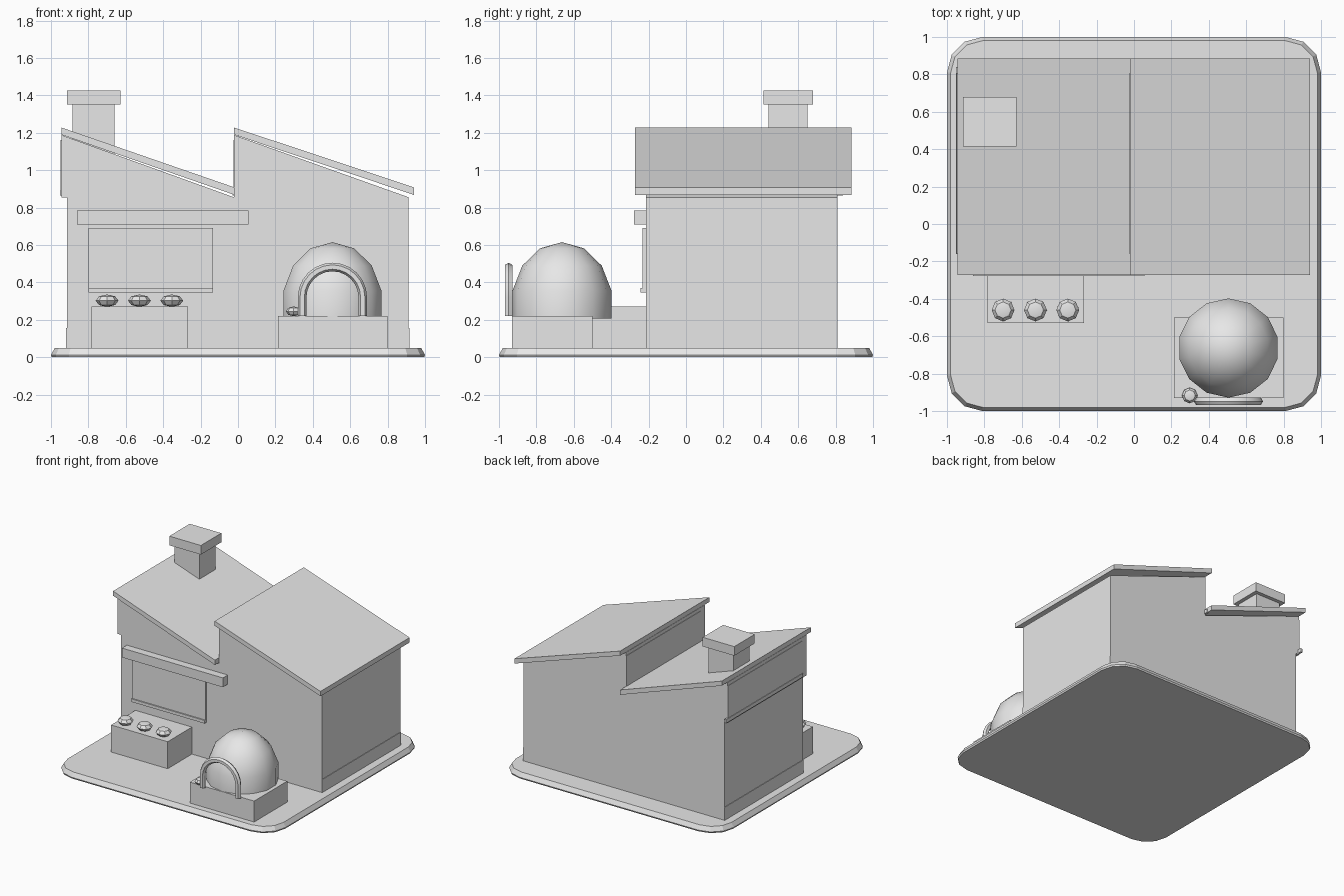
import bpy, bmesh, math
from mathutils import Matrix

cube = bpy.data.objects.get("Cube")
if cube:
    bpy.data.objects.remove(cube, do_unlink=True)

clay = bpy.data.materials.new("plain_grey")
clay.use_nodes = True
GREY = (0.8, 0.8, 0.8, 1)
clay.diffuse_color = GREY
clay.node_tree.nodes["Principled BSDF"].inputs["Base Color"].default_value = GREY


def finish(name, bm, smooth=None):
    bmesh.ops.recalc_face_normals(bm, faces=bm.faces)
    mesh = bpy.data.meshes.new(name)
    bm.to_mesh(mesh)
    bm.free()
    mesh.materials.append(clay)
    ob = bpy.data.objects.new(name, mesh)
    bpy.context.collection.objects.link(ob)
    if smooth:
        bpy.ops.object.select_all(action='DESELECT')
        ob.select_set(True)
        bpy.context.view_layer.objects.active = ob
        bpy.ops.object.shade_smooth_by_angle(angle=math.radians(smooth))
    return ob


def loft(name, loops, smooth=None):
    """Skin a list of equal closed loops and cap both ends."""
    bm = bmesh.new()
    rows = [[bm.verts.new(p) for p in loop] for loop in loops]
    n = len(rows[0])
    for a, b in zip(rows, rows[1:]):
        for i in range(n):
            j = (i + 1) % n
            bm.faces.new((a[i], a[j], b[j], b[i]))
    bm.faces.new(rows[0])
    bm.faces.new(rows[-1])
    return finish(name, bm, smooth)


def prism(name, profile, y0, y1):
    """Extrude an x-z profile along y."""
    return loft(name, [[(x, y, z) for x, z in profile] for y in (y0, y1)])


def box(name, x0, x1, y0, y1, z0, z1):
    return prism(name, [(x0, z0), (x1, z0), (x1, z1), (x0, z1)], y0, y1)


def ball(name, centre, size, segments, rings, smooth, cut=None):
    bm = bmesh.new()
    bmesh.ops.create_uvsphere(bm, u_segments=segments, v_segments=rings, radius=1)
    bm.transform(Matrix.Translation(centre) @ Matrix.Diagonal((*size, 1)))
    if cut is not None:
        low = [v for v in bm.verts if v.co.z < cut]
        bmesh.ops.delete(bm, geom=low, context='VERTS')
        bmesh.ops.holes_fill(bm, edges=bm.edges, sides=0)
    return finish(name, bm, smooth)


# Ground slab with rounded corners and a chamfered rim
def rounded(half, radius, z, steps=3):
    pts = []
    for k, (sx, sy) in enumerate(((1, 1), (-1, 1), (-1, -1), (1, -1))):
        for s in range(steps + 1):
            a = math.pi / 2 * (k + s / steps)
            pts.append((sx * (half - radius) + radius * math.cos(a),
                        sy * (half - radius) + radius * math.sin(a), z))
    return pts


loft("ground_slab", [rounded(0.995, 0.185, 0), rounded(1, 0.19, 0.012),
                     rounded(0.98, 0.17, 0.048)])

# Main building with skirting on the side walls
FRONT, BACK = -0.215, 0.81
box("building_walls", -0.915, 0.912, FRONT, BACK, 0.045, 0.855)
for side, x in (("right", -0.915), ("left", 0.912)):
    box("skirting_" + side, x - 0.004, x + 0.004, FRONT, BACK, 0.045, 0.155)

# Two sawtooth bays: wedge, roof sheet, glazing and sill
for bay, x0, x1, r1 in (("right", -0.945, -0.022, -0.02), ("left", -0.022, 0.912, 0.94)):
    prism("sawtooth_" + bay, [(x0, 0.855), (x1, 0.855), (x0, 1.188)], FRONT, BACK)
    prism("roof_" + bay, [(x0, 1.19), (r1, 0.868), (r1, 0.908), (x0, 1.228)], -0.272, 0.885)
    box("clerestory_glass_" + bay, x0 - 0.003, x0 + 0.002, -0.16, 0.808, 0.895, 1.16)
    box("clerestory_sill_" + bay, x0 - 0.007, x0 + 0.01, -0.16, 0.84, 0.865, 0.895)

# Chimney
box("chimney_stack", -0.885, -0.66, 0.44, 0.65, 0.85, 1.355)
box("chimney_cap", -0.915, -0.628, 0.415, 0.68, 1.35, 1.425)

# Shop window and lintel
box("window_pane", -0.8, -0.135, -0.232, -0.213, 0.345, 0.69)
box("window_sill", -0.8, -0.135, -0.242, -0.213, 0.345, 0.37)
box("window_lintel", -0.86, 0.057, -0.278, -0.213, 0.708, 0.785)

# Display counter with loaves
box("counter", -0.782, -0.268, -0.53, -0.213, 0.045, 0.27)
for i in range(3):
    ball("loaf_%d" % (i + 1), (-0.7 + 0.173 * i, -0.46, 0.302), (0.061, 0.061, 0.033), 8, 4, 30)

# Outdoor oven: plinth, dome, arch and a bun
box("oven_plinth", 0.213, 0.798, -0.93, -0.5, 0.045, 0.22)
ball("oven_dome", (0.505, -0.663, 0.28), (0.276, 0.272, 0.335), 14, 7, 60, cut=0.2)
ball("bun", (0.298, -0.917, 0.245), (0.042, 0.042, 0.026), 8, 4, 30)

path = [(0, 0.22 - 0.32)] + [(math.pi * s / 12, 0) for s in range(13)] + [(math.pi, 0.22 - 0.32)]
arch = []
for a, drop in path:
    ring = []
    for k in range(6):
        t = math.tau * k / 6
        r = 0.162 + 0.023 * math.cos(t)
        ring.append((0.505 + r * math.cos(a), -0.948 + 0.023 * math.sin(t),
                     0.32 + drop + r * math.sin(a)))
    arch.append(ring)
loft("oven_arch", arch, 40)
